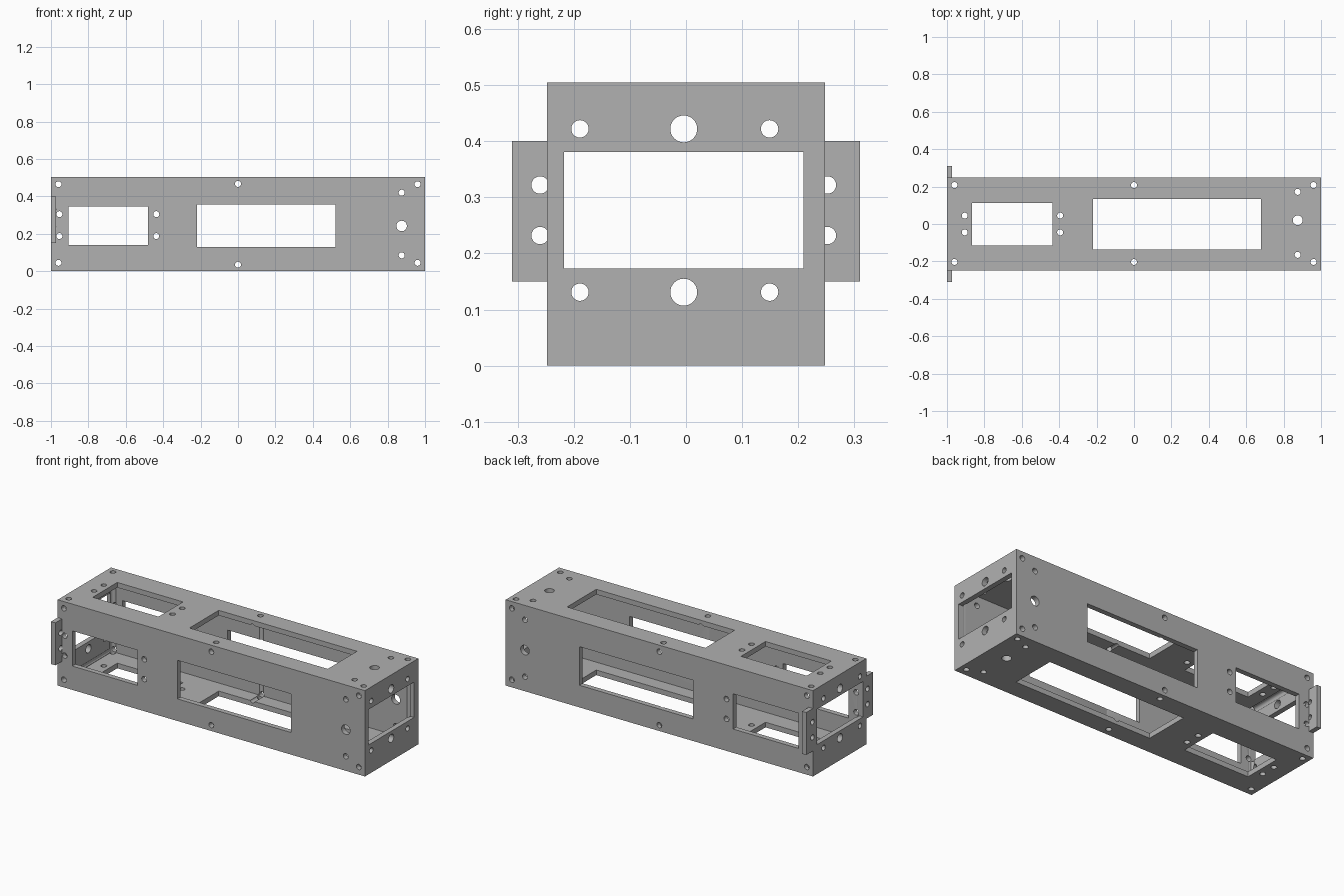
import bpy, bmesh, math
from mathutils import Matrix, Vector

if "Cube" in bpy.data.objects:
    bpy.data.objects.remove(bpy.data.objects["Cube"], do_unlink=True)

grey = bpy.data.materials.new("plain grey")
grey.use_nodes = True
colour = (0.44, 0.44, 0.44, 1)
grey.diffuse_color = colour
grey.node_tree.nodes["Principled BSDF"].inputs["Base Color"].default_value = colour

HX, HY, HZ, WALL = 1.0, 0.248, 0.505, 0.03


def add_box(bm, lo, hi):
    lo, hi = Vector(lo), Vector(hi)
    size = hi - lo
    bmesh.ops.create_cube(bm, size=1, matrix=Matrix.Translation((lo + hi) / 2)
                          @ Matrix.Diagonal((*size, 1)))


def add_hole(bm, axis, centre, radius, length):
    turn = {"x": Matrix.Rotation(math.pi / 2, 4, "Y"),
            "y": Matrix.Rotation(math.pi / 2, 4, "X"),
            "z": Matrix.Identity(4)}[axis]
    bmesh.ops.create_cone(bm, cap_ends=True, segments=32, radius1=radius, radius2=radius,
                          depth=length, matrix=Matrix.Translation(centre) @ turn)


def finish(name, bm):
    mesh = bpy.data.meshes.new(name)
    bm.to_mesh(mesh)
    bm.free()
    mesh.materials.append(grey)
    obj = bpy.data.objects.new(name, mesh)
    bpy.context.collection.objects.link(obj)
    return obj


def box(name, lo, hi):
    bm = bmesh.new()
    add_box(bm, lo, hi)
    return finish(name, bm)


def cut(obj, cutter):
    mod = obj.modifiers.new("cut", "BOOLEAN")
    mod.operation, mod.solver, mod.object = "DIFFERENCE", "EXACT", cutter
    bpy.context.view_layer.objects.active = obj
    bpy.ops.object.modifier_apply(modifier=mod.name)


# Hollow body
body = box("box_frame", (-HX, -HY, 0), (HX, HY, HZ))
cavity = box("cavity_cutter", (-HX + WALL, -HY + WALL, WALL), (HX - WALL, HY - WALL, HZ - WALL))

# Windows and screw holes through the front and back walls
bm = bmesh.new()
add_box(bm, (-0.905, -1, 0.14), (-0.48, 1, 0.347))
add_box(bm, (-0.22, -1, 0.13), (0.52, 1, 0.357))
side_holes = [(x, z) for x in (-0.96, 0.96) for z in (0.045, 0.465)]
side_holes += [(x, z) for x in (-0.955, -0.437) for z in (0.188, 0.305)]
side_holes += [(0, 0.035), (0, 0.467), (0.875, 0.085), (0.875, 0.42)]
for x, z in side_holes:
    add_hole(bm, "y", (x, 0, z), 0.016, 2)
add_hole(bm, "y", (0.875, 0, 0.242), 0.028, 2)
side_cutter = finish("side_cutter", bm)

# Windows and screw holes through the top and bottom walls
bm = bmesh.new()
add_box(bm, (-0.865, -0.115, -1), (-0.437, 0.113, 1))
add_box(bm, (-0.22, -0.137, -1), (0.68, 0.135, 1))
top_holes = [(x, y) for x in (-0.96, 0, 0.96) for y in (-0.203, 0.208)]
top_holes += [(x, y) for x in (-0.905, -0.395) for y in (-0.045, 0.045)]
top_holes += [(0.875, -0.165), (0.875, 0.172)]
for x, y in top_holes:
    add_hole(bm, "z", (x, y, 0), 0.016, 3)
add_hole(bm, "z", (0.875, 0.02, 0), 0.026, 3)
top_cutter = finish("top_cutter", bm)

# Windows and screw holes through both ends
bm = bmesh.new()
add_box(bm, (-2, -0.217, 0.173), (2, 0.209, 0.381))
for z in (0.131, 0.422):
    for y, r in ((-0.189, 0.0155), (-0.004, 0.024), (0.149, 0.0155)):
        add_hole(bm, "x", (0, y, z), r, 4)
end_cutter = finish("end_cutter", bm)

# Mounting ears beside one end, with holes on the seam
bm = bmesh.new()
for y in (-0.26, 0.252):
    for z in (0.232, 0.322):
        add_hole(bm, "x", (-HX, y, z), 0.0155, 2 * WALL)
ear_cutter = finish("ear_cutter", bm)
ears = [box("back_ear", (-HX, HY, 0.15), (-HX + 0.028, 0.31, 0.4)),
        box("front_ear", (-HX, -0.31, 0.15), (-HX + 0.028, -HY, 0.4))]

cutters = [cavity, side_cutter, top_cutter, end_cutter, ear_cutter]
for cutter in cutters:
    cut(body, cutter)
for ear in ears:
    cut(ear, ear_cutter)
for cutter in cutters:
    bpy.data.objects.remove(cutter, do_unlink=True)

# Smooth hole walls, sharp edges elsewhere
for obj in [body] + ears:
    bpy.ops.object.select_all(action="DESELECT")
    obj.select_set(True)
    bpy.context.view_layer.objects.active = obj
    bpy.ops.object.shade_smooth_by_angle(angle=math.radians(30))
